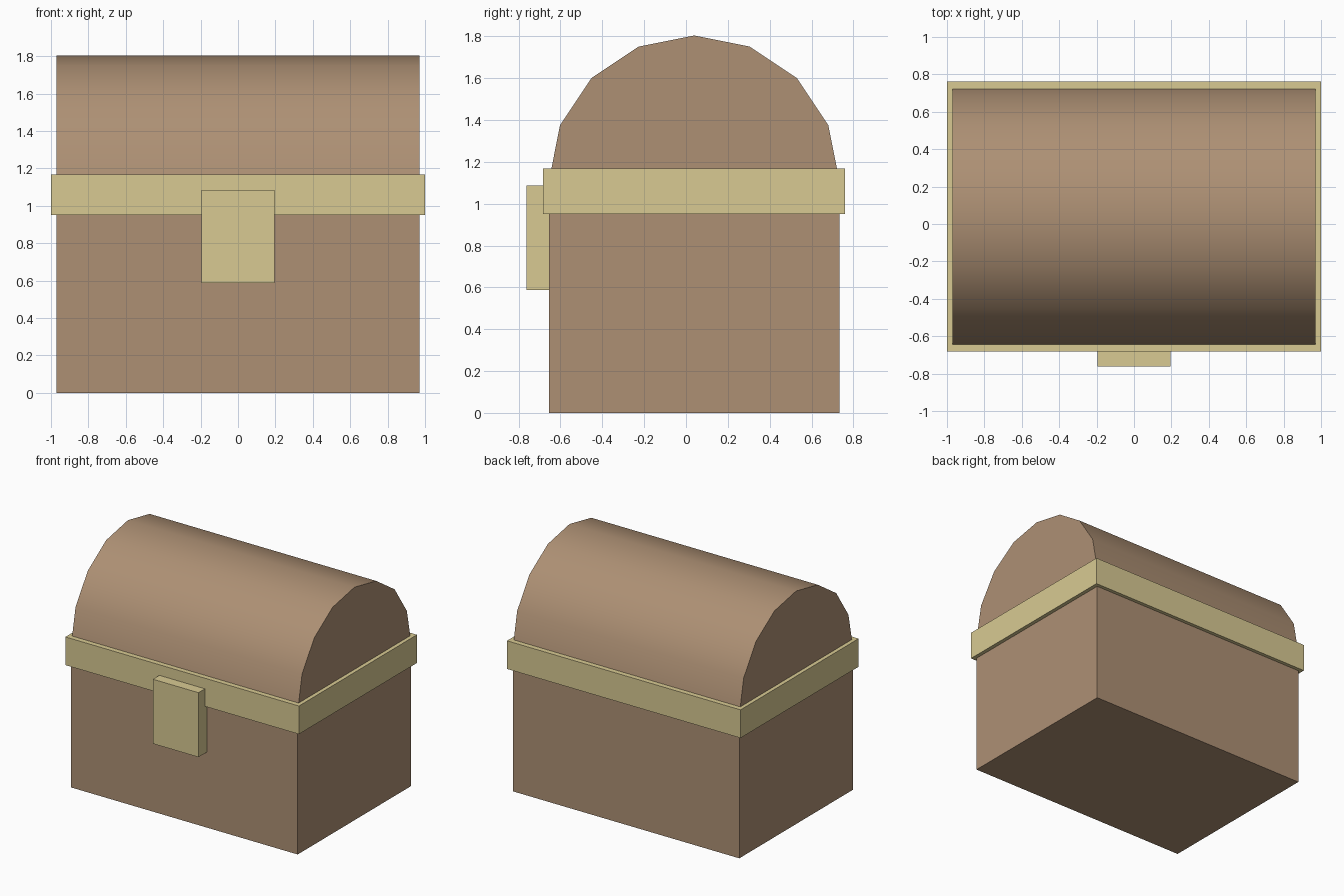
import bpy, bmesh, math

if "Cube" in bpy.data.objects:
    bpy.data.objects.remove(bpy.data.objects["Cube"])

CY = 0.039          # chest centre in y (the lock sticks out in front)
HALF_X = 0.97       # half length of the wooden parts
R = 0.694           # lid radius and half depth of the body
SPRING = 1.11       # height where the lid arch starts


def material(name, color):
    m = bpy.data.materials.new(name)
    m.diffuse_color = color
    m.use_nodes = True
    m.node_tree.nodes["Principled BSDF"].inputs["Base Color"].default_value = m.diffuse_color
    return m


wood = material("wood", (0.42, 0.28, 0.175, 1))
brass = material("brass", (0.69, 0.59, 0.29, 1))


def finish(name, bm, mat):
    bmesh.ops.recalc_face_normals(bm, faces=bm.faces)
    me = bpy.data.meshes.new(name)
    bm.to_mesh(me)
    bm.free()
    me.materials.append(mat)
    ob = bpy.data.objects.new(name, me)
    bpy.context.collection.objects.link(ob)
    return ob


def box(name, x, y, z, mat):
    """Box from (min, max) ranges."""
    bm = bmesh.new()
    bmesh.ops.create_cube(bm, size=1)
    for v in bm.verts:
        for i, (lo, hi) in enumerate((x, y, z)):
            v.co[i] = hi if v.co[i] > 0 else lo
    return finish(name, bm, mat)


# Wooden body
box("body", (-HALF_X, HALF_X), (CY - R, CY + R), (0, SPRING), wood)

# Arched lid: half of a 16-sided barrel, extruded along x
bm = bmesh.new()
arch = [bm.verts.new((-HALF_X, CY + R * math.cos(a), SPRING + R * math.sin(a)))
        for a in (math.pi * i / 8 for i in range(9))]
end = bm.faces.new(arch)
new = bmesh.ops.extrude_face_region(bm, geom=[end], use_keep_orig=True)["geom"]
bmesh.ops.translate(bm, vec=(2 * HALF_X, 0, 0),
                    verts=[g for g in new if isinstance(g, bmesh.types.BMVert)])
lid = finish("lid", bm, wood)
bpy.context.view_layer.objects.active = lid
lid.select_set(True)
bpy.ops.object.shade_smooth_by_angle(angle=math.radians(30))

# Metal band around the seam, and the lock plate
box("band", (-1, 1), (CY - 0.722, CY + 0.722), (0.95, 1.168), brass)
box("lock", (-0.195, 0.195), (-0.762, CY - R + 0.02), (0.587, 1.086), brass)
